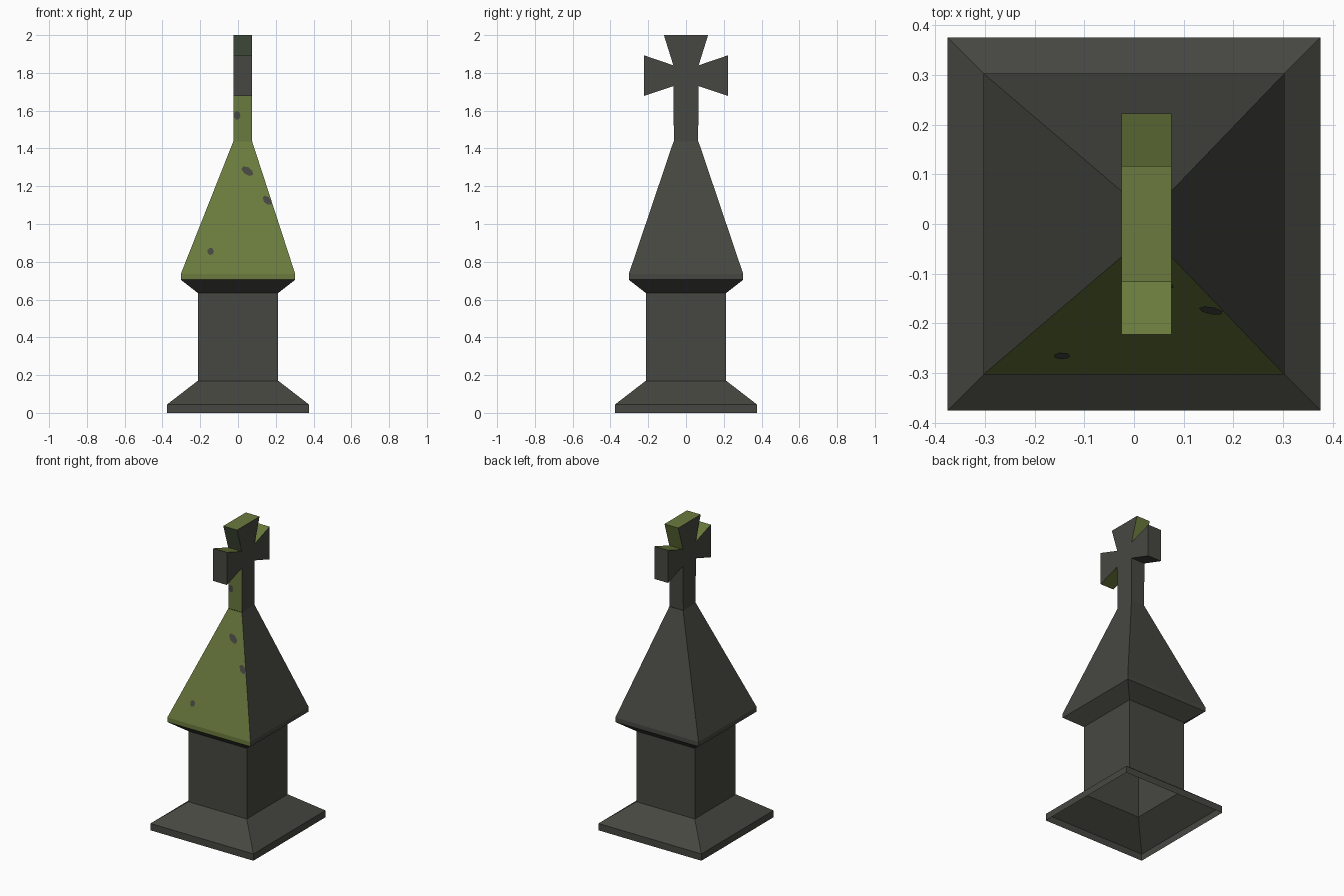
import bpy, bmesh, math
from mathutils import Vector

if "Cube" in bpy.data.objects:
    bpy.data.objects.remove(bpy.data.objects["Cube"])


def material(name, rgb):
    m = bpy.data.materials.new(name)
    m.diffuse_color = (*rgb, 1)
    m.use_nodes = True
    m.node_tree.nodes["Principled BSDF"].inputs["Base Color"].default_value = m.diffuse_color
    return m


STONE, MOSS, MIXED = range(3)
mats = [material("dark_stone", (0.062, 0.062, 0.053)),
        material("green_moss", (0.145, 0.195, 0.047)),
        material("mossy_stone", (0.066, 0.090, 0.052))]


def finish(name, bm, rule=None, normals=True):
    if normals:
        bmesh.ops.recalc_face_normals(bm, faces=bm.faces)
    bm.normal_update()
    for f in bm.faces:
        f.material_index = rule(f.calc_center_median(), f.normal) if rule else STONE
    me = bpy.data.meshes.new(name)
    bm.to_mesh(me)
    bm.free()
    for m in mats:
        me.materials.append(m)
    ob = bpy.data.objects.new(name, me)
    bpy.context.collection.objects.link(ob)
    return ob


def loft(name, rings, rule=None):
    """Open square shell through rings of (x_min, x_max, y_half, z)."""
    bm = bmesh.new()
    loops = [[bm.verts.new(p) for p in
              ((a, -h, z), (b, -h, z), (b, h, z), (a, h, z))]
             for a, b, h, z in rings]
    for lo, hi in zip(loops, loops[1:]):
        for i in range(4):
            j = (i + 1) % 4
            bm.faces.new((lo[i], lo[j], hi[j], hi[i]))
    return finish(name, bm, rule, normals=False)


def sq(h, z):
    return (-h, h, h, z)


X0, X1 = -0.025, 0.075   # cross thickness
# Plinth and column, hollow and open underneath
loft("plinth", [sq(0.375, 0), sq(0.375, 0.045), sq(0.213, 0.17)])
loft("column", [sq(0.213, 0.17), sq(0.213, 0.635)])

# Flared cap and steep roof, moss on the front
loft("roof", [sq(0.213, 0.635), sq(0.303, 0.705), sq(0.303, 0.735),
              (X0, X1, 0.066, 1.437)],
     lambda c, n: MOSS if n.y < -0.5 and n.z > -0.1 else STONE)

# Cross with flared arms, extruded from a mirrored half profile
half = [(0.064, 1.437), (0.067, 1.73), (0.222, 1.678), (0.222, 1.893),
        (0.067, 1.84), (0.117, 2.0)]
outline = half + [(-y, z) for y, z in reversed(half)]
bm = bmesh.new()
face = bm.faces.new([bm.verts.new((X0, y, z)) for y, z in outline])
ext = bmesh.ops.extrude_face_region(bm, geom=[face])
bmesh.ops.translate(bm, vec=(X1 - X0, 0, 0),
                    verts=[v for v in ext["geom"] if isinstance(v, bmesh.types.BMVert)])
if not face.is_valid or len([f for f in bm.faces if len(f.verts) > 4]) < 2:
    bm.faces.new([v for v in face.verts])
bmesh.ops.recalc_face_normals(bm, faces=bm.faces)
bmesh.ops.delete(bm, geom=[f for f in bm.faces if f.normal.z < -0.99], context='FACES')


def cross_rule(c, n):
    if abs(n.x) > 0.5 or abs(c.y) > 0.2:
        return STONE                                  # flat sides, arm ends
    if n.z > 0.5:
        return MOSS                                   # upward faces
    if c.z > 1.85:
        return MOSS if n.y > 0 else MIXED             # sides of the top arm
    return MOSS if c.y < 0 else STONE                 # front of stem, front arm


finish("cross", bm, cross_rule)


# Bare stone patches showing through the moss, as thin plates
def patch(x, z, w, h, tilt):
    t = max(0, min(1, (z - 0.735) / 0.702))
    y = -(0.303 + t * (0.066 - 0.303))
    slope = (0.303 - 0.066) / 0.702 if z < 1.437 else 0
    bm = bmesh.new()
    vs = []
    for i in range(7):
        a = math.tau * i / 7
        u, v = w * math.cos(a), h * math.sin(a)
        dx = u * math.cos(tilt) - v * math.sin(tilt)
        dz = u * math.sin(tilt) + v * math.cos(tilt)
        vs.append(bm.verts.new(Vector((x + dx, y + dz * slope - 0.003, z + dz))))
    bm.faces.new(vs)
    finish("bare_patch", bm, normals=False)


for p in ((0.05, 1.28, 0.036, 0.020, -0.6), (0.155, 1.125, 0.030, 0.018, -0.8),
          (-0.145, 0.855, 0.017, 0.020, 0), (-0.005, 1.575, 0.018, 0.024, 0)):
    patch(*p)
